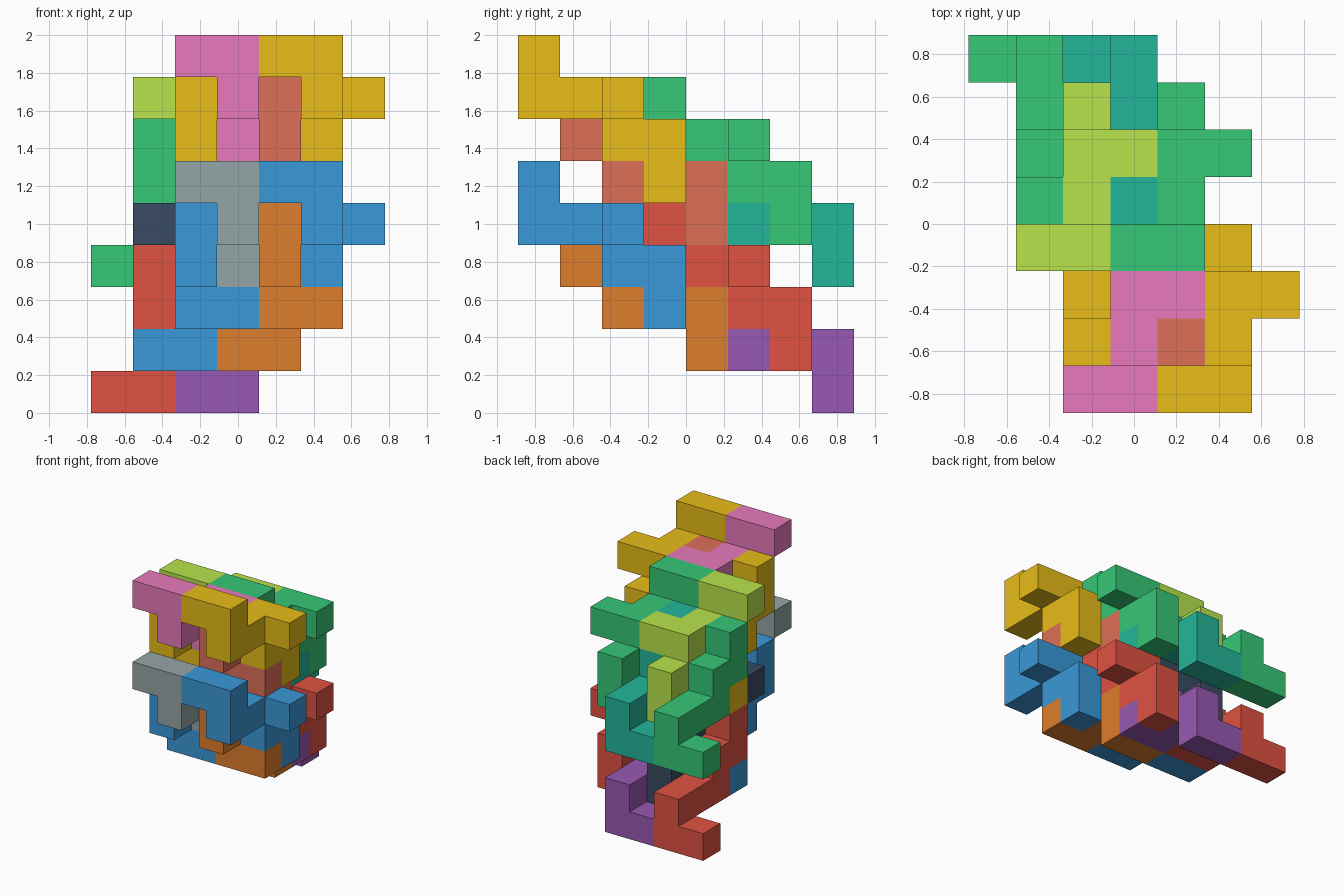
import bpy, bmesh
from mathutils import Vector

if "Cube" in bpy.data.objects:
    bpy.data.objects.remove(bpy.data.objects["Cube"])

U = 2 / 9                                   # edge length of one cube cell
ORIGIN = Vector((-3.5 * U, -4 * U, 0))

# One stepped nine-cell strut, in cell coordinates (x, y, z)
STRUT = [(4, 0, 5), (5, 0, 5), (5, 0, 4), (5, 1, 4), (5, 2, 4),
         (6, 2, 4), (5, 2, 3), (5, 3, 3), (5, 3, 2)]
# Its partner: half a turn about the x direction, one cell to the left
PARTNER = [(x - 1, 4 - y, 6 - z) for x, y, z in STRUT]


def material(name, rgb):
    m = bpy.data.materials.new(name)
    lin = [(c / 255 / 12.92) if c < 11 else ((c / 255 + 0.055) / 1.055) ** 2.4 for c in rgb]
    m.diffuse_color = (*lin, 1)
    m.use_nodes = True
    m.node_tree.nodes["Principled BSDF"].inputs["Base Color"].default_value = m.diffuse_color
    return m


def block(name, cells, offset, mat):
    """Outer skin of a group of cubes, merged into flat faces."""
    cells = {tuple(c[a] + offset[a] for a in range(3)) for c in cells}
    bm = bmesh.new()
    for c in cells:
        for axis in range(3):
            for s in (-1, 1):
                n = list(c)
                n[axis] += s
                if tuple(n) in cells:
                    continue
                d, e, f = Vector(), Vector(), Vector()
                d[axis], e[(axis + 1) % 3], f[(axis + 2) % 3] = s * 0.5, 0.5, 0.5
                mid = Vector(c) + Vector((0.5, 0.5, 0.5)) + d
                quad = [mid - e - f, mid + e - f, mid + e + f, mid - e + f]
                if s < 0:
                    quad.reverse()
                bm.faces.new([bm.verts.new(ORIGIN + p * U) for p in quad])
    bmesh.ops.remove_doubles(bm, verts=bm.verts, dist=1e-4)
    bmesh.ops.dissolve_limit(bm, angle_limit=0.01, verts=bm.verts, edges=bm.edges)
    mesh = bpy.data.meshes.new(name)
    bm.to_mesh(mesh)
    bm.free()
    mesh.materials.append(mat)
    bpy.context.collection.objects.link(bpy.data.objects.new(name, mesh))


# Four translated groups: offset and colours (main, left, right)
GROUPS = {
    "lower_front": ((0, 0, 0), (58, 152, 216), (149, 165, 166), (222, 126, 44)),
    "lower_back": ((-1, 3, -1), (224, 82, 66), (56, 76, 98), (152, 88, 178)),
    "upper_front": ((0, 0, 3), (232, 188, 24), (232, 122, 188), (222, 112, 88)),
    "upper_back": ((-1, 3, 2), (54, 200, 118), (184, 228, 76), (36, 182, 154)),
}

for group, (off, main, left, right) in GROUPS.items():
    m_main, m_left, m_right = (material(f"{group}_{n}", c) for n, c in
                               (("main", main), ("left", left), ("right", right)))
    shifted = (off[0] - 2, off[1], off[2])
    block(f"{group}_right_strut", STRUT, off, m_main)
    block(f"{group}_left_strut", STRUT, shifted, m_left)
    block(f"{group}_right_partner", PARTNER, off, m_right)
    block(f"{group}_left_partner", PARTNER, shifted, m_main)
